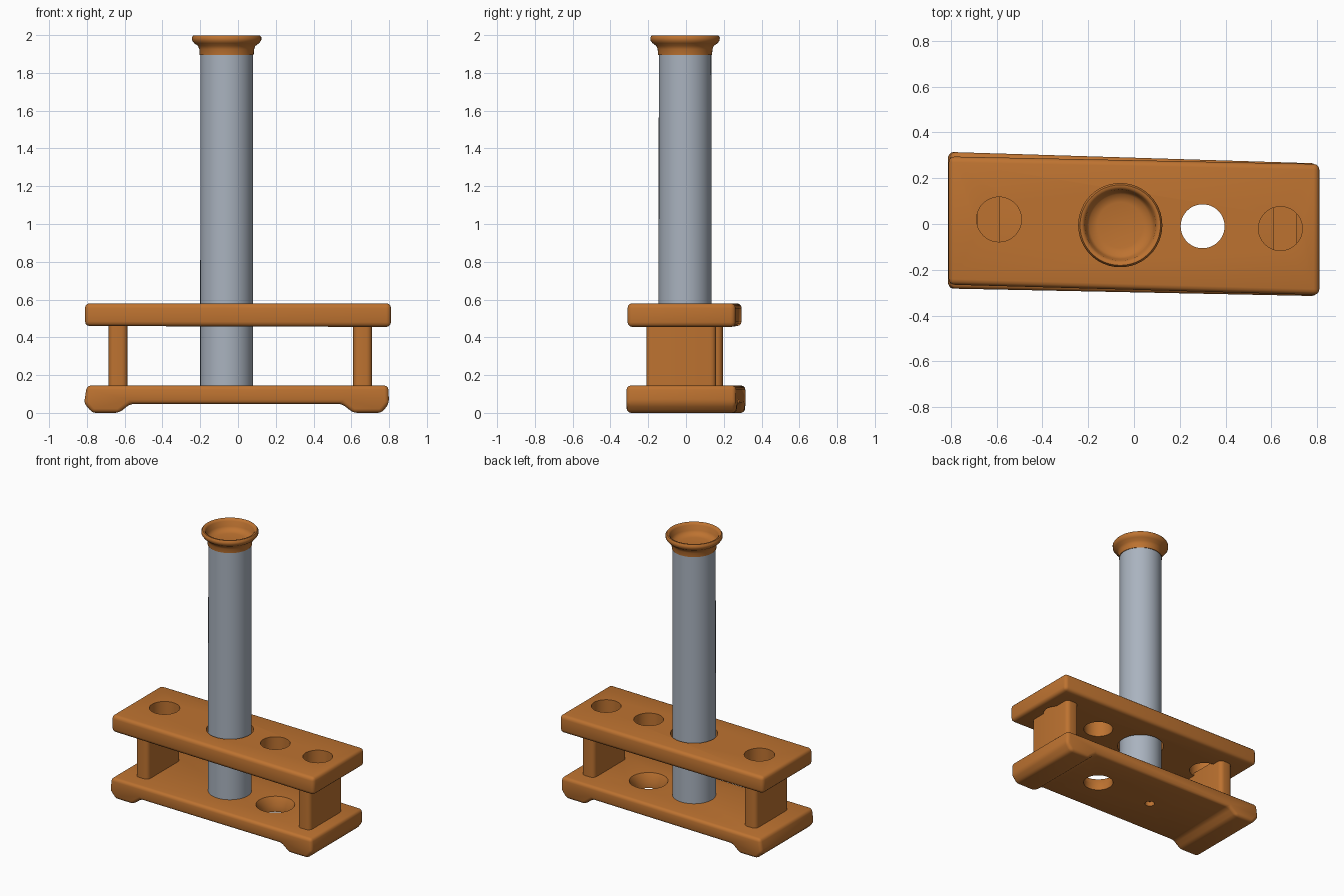
import bpy, bmesh, math

if "Cube" in bpy.data.objects:
    bpy.data.objects.remove(bpy.data.objects["Cube"])


def material(name, color):
    m = bpy.data.materials.new(name)
    m.use_nodes = True
    m.diffuse_color = color
    m.node_tree.nodes["Principled BSDF"].inputs["Base Color"].default_value = color
    return m


wood = material("orange wood", (0.51, 0.17, 0.03, 1))
glass = material("grey tube", (0.40, 0.45, 0.52, 1))


def activate(ob):
    bpy.ops.object.select_all(action="DESELECT")
    ob.select_set(True)
    bpy.context.view_layer.objects.active = ob


def make(name, bm, mat):
    bmesh.ops.recalc_face_normals(bm, faces=bm.faces)
    me = bpy.data.meshes.new(name)
    bm.to_mesh(me)
    bm.free()
    me.materials.append(mat)
    ob = bpy.data.objects.new(name, me)
    bpy.context.collection.objects.link(ob)
    return ob


def smooth(ob, angle=40):
    activate(ob)
    bpy.ops.object.shade_smooth_by_angle(angle=math.radians(angle))


def apply_modifier(ob, kind, **settings):
    activate(ob)
    mod = ob.modifiers.new(kind.title(), kind)
    for key, value in settings.items():
        setattr(mod, key, value)
    bpy.ops.object.modifier_apply(modifier=mod.name)


def lathe(name, profile, center, mat, steps=48):
    """Spin a list of (radius, height) points around a vertical axis."""
    bm = bmesh.new()
    verts = [bm.verts.new((center[0] + r, center[1], z)) for r, z in profile]
    edges = [bm.edges.new(pair) for pair in zip(verts, verts[1:])]
    bmesh.ops.spin(bm, geom=verts + edges, cent=(*center, 0), axis=(0, 0, 1),
                   angle=math.tau, steps=steps)
    bmesh.ops.remove_doubles(bm, verts=bm.verts, dist=0.0001)
    return make(name, bm, mat)


def plate(name, profile, front, back, bevel):
    """Extrude an (x, z) outline between slanted front and back edges."""
    bm = bmesh.new()
    x0, x1 = min(p[0] for p in profile), max(p[0] for p in profile)
    loops = []
    for left, right in (front, back):
        loops.append([bm.verts.new((x, left + (right - left) * (x - x0) / (x1 - x0), z))
                      for x, z in profile])
    bm.faces.new(loops[0])
    bm.faces.new(loops[1][::-1])
    n = len(profile)
    for i in range(n):
        j = (i + 1) % n
        bm.faces.new((loops[0][i], loops[1][i], loops[1][j], loops[0][j]))
    ob = make(name, bm, wood)
    apply_modifier(ob, "BEVEL", width=bevel, segments=3, limit_method="ANGLE",
                   angle_limit=math.radians(30))
    return ob


def cut(ob, profile, center):
    """Remove a turned shape from a plate."""
    cutter = lathe("cutter", profile, center, wood)
    cutter.hide_render = True
    apply_modifier(ob, "BOOLEAN", object=cutter, operation="DIFFERENCE", solver="EXACT")
    bpy.data.objects.remove(cutter)


# Upper shelf with four round holes
tube_spot = (-0.06, -0.005)
open_spot = (0.30, -0.01)
upper = plate("upper_shelf", [(-0.81, 0.46), (0.81, 0.455), (0.81, 0.58), (-0.81, 0.58)],
              (-0.265, -0.31), (0.295, 0.262), 0.025)
for spot, r in (((-0.59, 0.02), 0.098), (tube_spot, 0.152), (open_spot, 0.096),
                ((0.64, -0.02), 0.096)):
    cut(upper, [(0, 0.3), (r, 0.3), (r, 0.7), (0, 0.7)], spot)
smooth(upper)

# Lower shelf with a foot at each end
lower = plate("lower_shelf",
              [(-0.815, 0.05), (-0.77, 0), (-0.63, 0), (-0.57, 0.048), (0.55, 0.048),
               (0.61, 0), (0.76, 0), (0.80, 0.05), (0.795, 0.145), (-0.80, 0.145)],
              (-0.282, -0.315), (0.315, 0.265), 0.022)
cut(lower, [(0, -0.1), (0.097, -0.1), (0.097, 0.09), (0.125, 0.145), (0.125, 0.3), (0, 0.3)],
    open_spot)
cut(lower, [(0, -0.1), (0.04, -0.1), (0.03, 0.08), (0, 0.08)], (-0.14, -0.005))
smooth(lower)

# Broad posts joining the shelves
for name, x, y in (("right_post", -0.635, 0.01), ("left_post", 0.66, -0.025)):
    bm = bmesh.new()
    bmesh.ops.create_cube(bm, size=1)
    bmesh.ops.scale(bm, vec=(0.10, 0.37, 0.36), verts=bm.verts)
    bmesh.ops.translate(bm, vec=(x, y, 0.30), verts=bm.verts)
    upright = [e for e in bm.edges if abs(e.verts[0].co.z - e.verts[1].co.z) > 0.1]
    bmesh.ops.bevel(bm, geom=upright, offset=0.03, segments=4, profile=0.5, affect="EDGES")
    smooth(make(name, bm, wood))

# Tall tube
smooth(lathe("tube", [(0, 0.13), (0.14, 0.13), (0.14, 0.62), (0.139, 1.905), (0, 1.905)],
             tube_spot, glass))

# Flared mouth with a shallow dish
smooth(lathe("tube_mouth",
             [(0, 1.895), (0.143, 1.895), (0.145, 1.925), (0.152, 1.943), (0.172, 1.957),
              (0.183, 1.972), (0.184, 1.988), (0.176, 1.999), (0.165, 1.998),
              (0.155, 1.985), (0.148, 1.95), (0.135, 1.93), (0.10, 1.922), (0, 1.92)],
             tube_spot, wood), 50)
